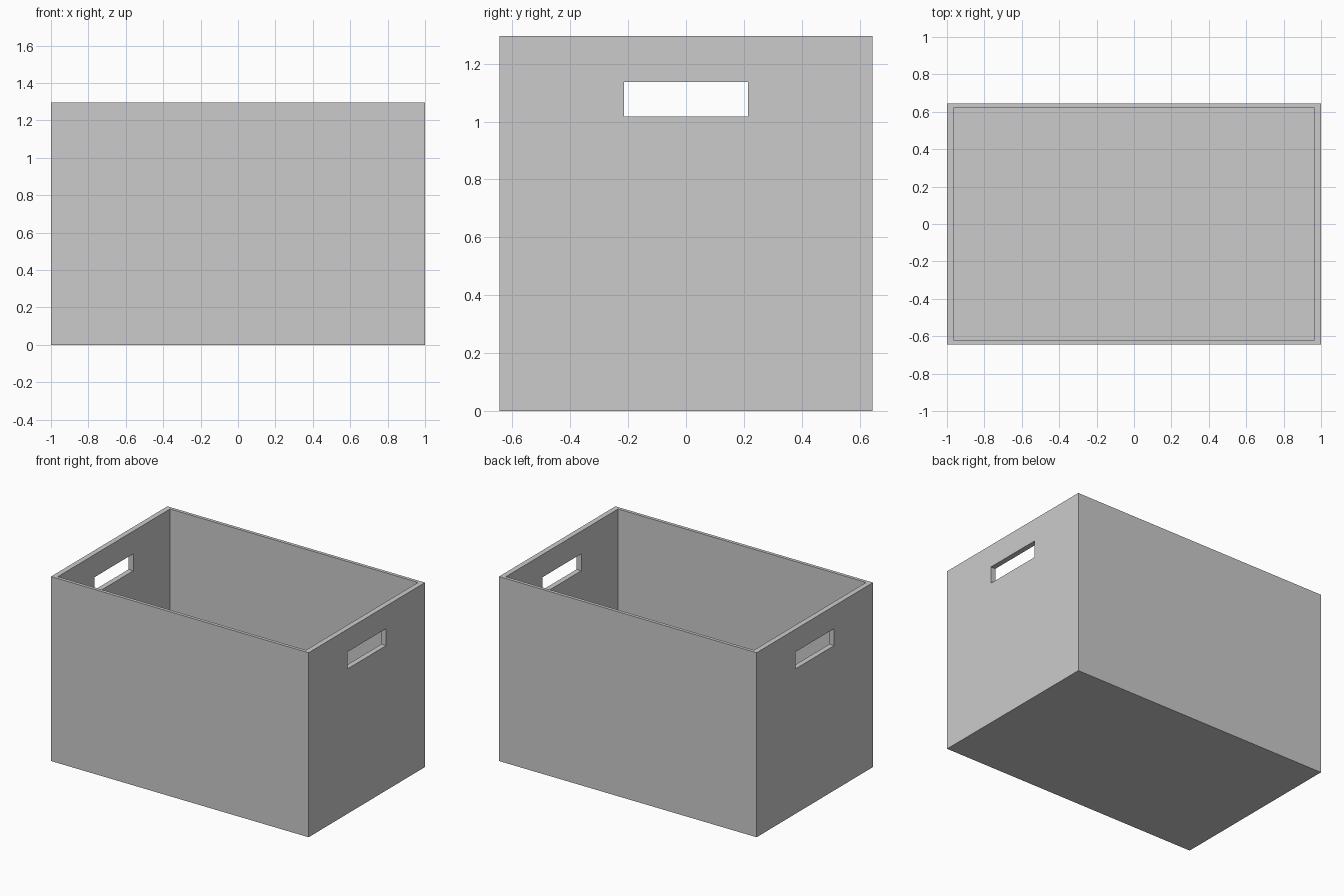
import bpy

if "Cube" in bpy.data.objects:
    bpy.data.objects.remove(bpy.data.objects["Cube"])

L, W, H = 2.0, 1.29, 1.295        # outer size
END, SIDE, FLOOR = 0.037, 0.023, 0.02   # wall and floor thickness


def block(name, x, y, z):
    """Axis-aligned block from (min, max) ranges."""
    bpy.ops.mesh.primitive_cube_add(
        size=1, location=[(a + b) / 2 for a, b in (x, y, z)])
    ob = bpy.context.object
    ob.name = name
    ob.scale = [b - a for a, b in (x, y, z)]
    bpy.ops.object.transform_apply(location=True, rotation=False, scale=True)
    return ob


# Outer shell of the open storage box
box = block("storage_box", (-L / 2, L / 2), (-W / 2, W / 2), (0, H))

# Open interior, then one slot through both end walls for the hand holds
cutters = [
    block("interior_cutter", (-L / 2 + END, L / 2 - END),
          (-W / 2 + SIDE, W / 2 - SIDE), (FLOOR, H + 0.2)),
    block("hand_hold_cutter", (-L, L), (-0.215, 0.215), (1.017, 1.136)),
]

for cutter in cutters:
    mod = box.modifiers.new(cutter.name, 'BOOLEAN')
    mod.operation = 'DIFFERENCE'
    mod.solver = 'EXACT'
    mod.object = cutter
    bpy.context.view_layer.objects.active = box
    bpy.ops.object.modifier_apply(modifier=mod.name)
    bpy.data.objects.remove(cutter, do_unlink=True)
